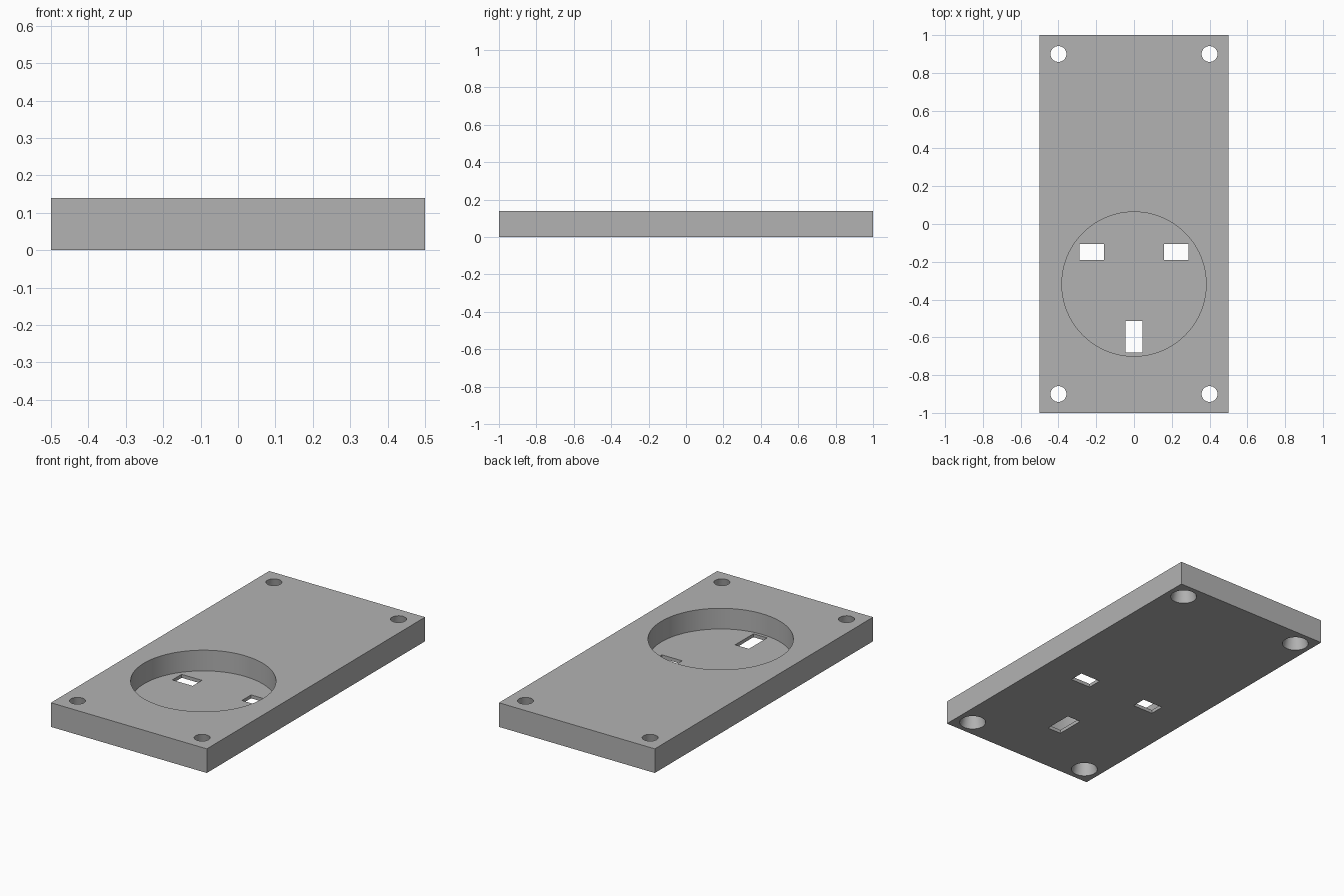
import bpy
import math

default = bpy.data.objects.get("Cube")
if default:
    bpy.data.objects.remove(default, do_unlink=True)

THICK = 0.14
FLOOR = 0.02
RECESS_Y = -0.318


def box(name, x, y, z, sx, sy, sz):
    bpy.ops.mesh.primitive_cube_add(size=1, location=(x, y, z))
    ob = bpy.context.object
    ob.name = name
    ob.scale = (sx, sy, sz)
    bpy.ops.object.transform_apply(location=True, rotation=False, scale=True)
    return ob


def cone(name, x, y, z, r_low, r_high, depth, sides):
    bpy.ops.mesh.primitive_cone_add(vertices=sides, radius1=r_low, radius2=r_high,
                                    depth=depth, location=(x, y, z))
    ob = bpy.context.object
    ob.name = name
    return ob


def cut(target, cutter):
    mod = target.modifiers.new("cut", 'BOOLEAN')
    mod.operation = 'DIFFERENCE'
    mod.solver = 'EXACT'
    mod.object = cutter
    bpy.context.view_layer.objects.active = target
    bpy.ops.object.modifier_apply(modifier=mod.name)
    bpy.data.objects.remove(cutter, do_unlink=True)


# Rectangular plate
plate = box("socket_plate", 0, 0, THICK / 2, 1, 2, THICK)

# Round recess leaving a thin floor
cut(plate, cone("recess_cutter", 0, RECESS_Y, FLOOR + 0.1, 0.382, 0.382, 0.2, 96))

# Pin slots through the floor
for x, y, sx, sy in ((-0.223, -0.148, 0.13, 0.085),
                     (0.223, -0.148, 0.13, 0.085),
                     (0, -0.597, 0.088, 0.168)):
    cut(plate, box("slot_cutter", x, y, 0, sx, sy, 0.1))

# Tapered corner screw holes, wider underneath (cutters overshoot both faces)
R_LOW, R_HIGH = 0.071, 0.042
taper = R_LOW - R_HIGH
for x in (-0.4, 0.4):
    for y in (-0.9, 0.9):
        cut(plate, cone("screw_hole_cutter", x, y, THICK / 2,
                        R_LOW + taper, R_HIGH - taper, THICK * 3, 48))

# Plain grey finish
grey = bpy.data.materials.new("plain_grey")
grey.use_nodes = True
colour = (0.45, 0.45, 0.45, 1)
grey.diffuse_color = colour
grey.node_tree.nodes["Principled BSDF"].inputs["Base Color"].default_value = colour
plate.data.materials.clear()
plate.data.materials.append(grey)

# Smooth round walls, crisp edges
bpy.ops.object.select_all(action='DESELECT')
plate.select_set(True)
bpy.context.view_layer.objects.active = plate
bpy.ops.object.shade_smooth_by_angle(angle=math.radians(30))
